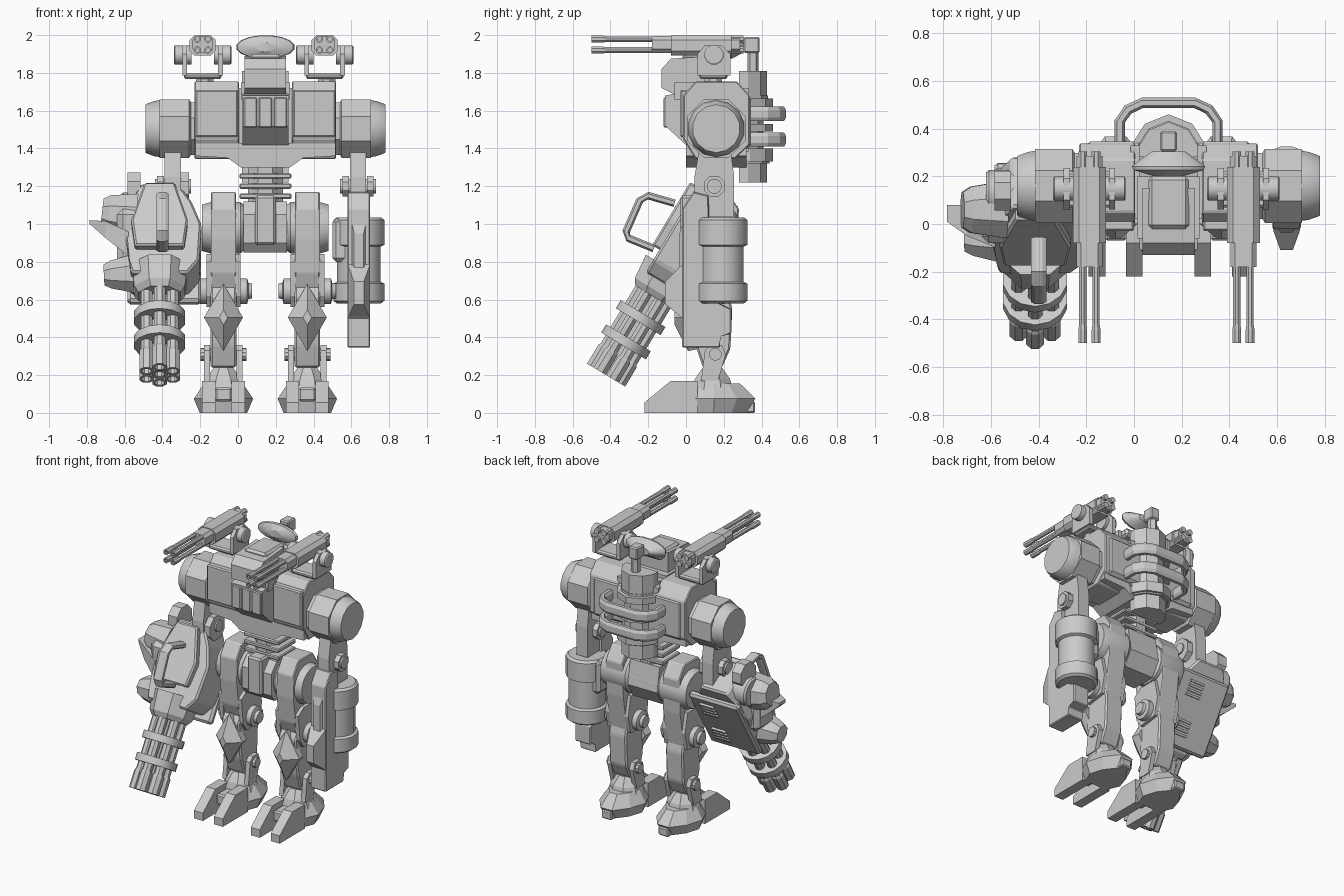
import bpy, bmesh, math
from mathutils import Vector, Matrix

if "Cube" in bpy.data.objects:
    bpy.data.objects.remove(bpy.data.objects["Cube"])

CX = 0.145  # centre line of the body
GREY = bpy.data.materials.new("grey armour")
GREY.diffuse_color = (0.6, 0.6, 0.6, 1)
GREY.use_nodes = True
GREY.node_tree.nodes["Principled BSDF"].inputs["Base Color"].default_value = GREY.diffuse_color
I = Matrix.Identity(4)


def finish(name, bm, M=I, smooth=False, bevel=0):
    if bevel:
        bmesh.ops.bevel(bm, geom=bm.edges[:], offset=bevel, segments=1, affect='EDGES')
    bm.transform(M)
    bmesh.ops.recalc_face_normals(bm, faces=bm.faces[:])
    me = bpy.data.meshes.new(name)
    bm.to_mesh(me)
    bm.free()
    me.materials.append(GREY)
    ob = bpy.data.objects.new(name, me)
    bpy.context.collection.objects.link(ob)
    if smooth:
        bpy.ops.object.select_all(action='DESELECT')
        ob.select_set(True)
        bpy.context.view_layer.objects.active = ob
        bpy.ops.object.shade_smooth_by_angle(angle=math.radians(32))
    return ob


def box(name, x, y, z, M=I, bevel=0):
    """Box from (min, max) pairs."""
    bm = bmesh.new()
    bmesh.ops.create_cube(bm, size=1)
    for v in bm.verts:
        v.co = [(a + b) / 2 + c * abs(b - a) for (a, b), c in zip((x, y, z), v.co)]
    return finish(name, bm, M, bevel=bevel)


def prism(name, pts, axis, a, b, M=I, bevel=0):
    """Extrude a profile along axis: 'x' takes (y,z), 'y' takes (x,z), 'z' takes (x,y)."""
    put = {'x': lambda p, t: (t, *p), 'y': lambda p, t: (p[0], t, p[1]), 'z': lambda p, t: (*p, t)}[axis]
    bm = bmesh.new()
    lo, hi = ([bm.verts.new(put(p, t)) for p in pts] for t in (a, b))
    bm.faces.new(lo)
    bm.faces.new(hi)
    for i in range(len(pts)):
        j = (i + 1) % len(pts)
        bm.faces.new((lo[i], lo[j], hi[j], hi[i]))
    return finish(name, bm, M, bevel=bevel)


def loft(name, loops, M=I, smooth=False):
    """Skin a list of point loops and cap both ends."""
    bm = bmesh.new()
    loops = [[bm.verts.new(p) for p in lp] for lp in loops]
    n = len(loops[0])
    for A, B in zip(loops, loops[1:]):
        for k in range(n):
            bm.faces.new((A[k], A[(k + 1) % n], B[(k + 1) % n], B[k]))
    bm.faces.new(loops[0])
    bm.faces.new(loops[-1])
    return finish(name, bm, M, smooth)


def lathe(name, p0, p1, rings, n=16, M=I, smooth=True):
    """Solid round along p0-p1; rings = (fraction, radius), returning inward makes a bore."""
    p0, p1 = Vector(p0), Vector(p1)
    d = (p1 - p0).normalized()
    u = d.cross((0, 0, 1) if abs(d.z) < .9 else (0, 1, 0)).normalized()
    w = d.cross(u)
    off = math.pi / n if n > 4 else 0
    ang = [off + k * math.tau / n for k in range(n)]
    return loft(name, [[p0.lerp(p1, f) + r * (math.cos(a) * u + math.sin(a) * w) for a in ang] for f, r in rings], M, smooth)


def cyl(name, p0, p1, r, n=16, M=I):
    return lathe(name, p0, p1, [(0, r), (1, r)], n, M, n > 10)


def pipe(name, pts, hw, hh, side):
    """Sweep a chamfered rectangle along a planar path; side is the plane normal."""
    side, pts, loops = Vector(side), [Vector(p) for p in pts], []
    c = [(-1, -.5), (-.5, -1), (.5, -1), (1, -.5), (1, .5), (.5, 1), (-.5, 1), (-1, .5)]
    for i, p in enumerate(pts):
        t = (pts[min(i + 1, len(pts) - 1)] - pts[max(i - 1, 0)]).normalized()
        loops.append([p + t.cross(side) * hw * a + side * hh * b for a, b in c])
    return loft(name, loops)


def barrel_box(x, z, w, h, c):
    """Chamfered rectangle around (x, z)."""
    return [(x + a, z + b) for a, b in ((-w, -h + c), (-w + c, -h), (w - c, -h), (w, -h + c),
                                        (w, h - c), (w - c, h), (-w + c, h), (-w, h - c))]


# --- torso, head and waist
prism("chest_core", [(-.11, 1.52), (-.11, 1.68), (0, 1.7), (.3, 1.74), (.34, 1.68), (.34, 1.4), (.25, 1.33), (.02, 1.4)],
      'x', CX - .122, CX + .122)
for d in (-.08, 0, .08):
    box("chest_grille", (CX + d - .035, CX + d + .035), (-.118, .1), (1.51, 1.67), bevel=.006)
box("torso_filler", (CX - .16, CX + .16), (.02, .33), (1.38, 1.72))
prism("belly_plate", [(CX - .37, 1.43), (CX - .37, 1.36), (CX - .2, 1.35), (CX - .13, 1.3), (CX + .13, 1.3),
                      (CX + .2, 1.35), (CX + .37, 1.36), (CX + .37, 1.43)], 'y', .0, .32)
box("torso_back_slab", (CX - .35, CX + .35), (.2, .345), (1.4, 1.68), bevel=.02)
prism("head", [(-.13, 1.72), (-.13, 1.82), (-.08, 1.875), (.15, 1.89), (.15, 1.68), (-.05, 1.68)], 'x', CX - .11, CX + .11)
box("head_crest", (CX - .085, CX + .085), (-.02, .2), (1.84, 1.9), bevel=.015)
box("head_collar", (CX - .13, CX + .13), (-.06, .2), (1.66, 1.75))
lathe("radar_dish", (0, .305, 0), (0, .2, 0), [(0, .07), (.4, .13), (.6, .157), (.75, .15), (1, .06)], 16,
      Matrix.Translation((CX, 0, 1.937)) @ Matrix.Diagonal((1, 1, .4, 1)))
cyl("waist_column", (CX, .15, 1.08), (CX, .15, 1.36), .1, 8)
for z in (1.147, 1.2, 1.254):
    box("waist_rib", (CX - .137, CX + .137), (.05, .245), (z - .014, z + .014), bevel=.006)

# --- back reactor with pipes and mast
hexa = [(CX - .15, .28), (CX - .15, .34), (CX - .1, .42), (CX, .46), (CX + .1, .42), (CX + .15, .34), (CX + .15, .28)]
for a, b, s in ((1.22, 1.32, .82), (1.32, 1.37, .9), (1.37, 1.65, .72), (1.65, 1.68, .85), (1.68, 1.81, .82)):
    prism("reactor_column", [(CX + (x - CX) * s, .28 + (y - .28) * s) for x, y in hexa], 'z', a, b)
for z0, z1 in ((1.49, 1.53), (1.62, 1.665), (1.33, 1.4)):
    prism("reactor_band", hexa, 'z', z0, z1)
for z in (1.583, 1.447):
    half = [(-.205, .3), (-.205, .43), (-.17, .48), (-.11, .508)]
    path = half + [(-x, y) for x, y in half[::-1]]
    pipe("reactor_pipe", [(CX + x, y, z) for x, y in path], .022, .038, (0, 0, 1))
cyl("mast", (CX, .355, 1.78), (CX, .355, 1.92), .03, 6)
box("mast_cap", (CX - .035, CX + .035), (.305, .39), (1.905, 1.99), bevel=.008)

# --- pelvis
prism("pelvis_block", [(.0, .9), (.0, 1.05), (.06, 1.12), (.25, 1.12), (.28, .95), (.22, .85), (.04, .85)], 'x', CX - .115, CX + .115)
box("pelvis_front_plate", (CX - .055, CX + .055), (-.03, .1), (.89, 1.15), bevel=.012)
cyl("hip_axle", (CX - .27, .15, .98), (CX + .27, .15, .98), .125, 16)

for s in (-1, 1):
    X = lambda d: CX + s * d
    # shoulder side
    octa = [(-.015, 1.45), (-.015, 1.68), (.05, 1.755), (.27, 1.755), (.337, 1.68), (.337, 1.42), (.26, 1.345), (.05, 1.345)]
    prism("chest_side", octa, 'x', X(.14), X(.375), bevel=.006)
    box("chest_panel", (min(X(.145), X(.37)), max(X(.145), X(.37))), (-.03, .1), (1.46, 1.71), bevel=.008)
    lathe("shoulder_drum", (X(.36), .16, 1.505), (X(.56), .16, 1.505), [(0, .15), (.17, .15), (.22, .168), (1, .168)], 8, smooth=False)
    lathe("shoulder_cap", (X(.55), .16, 1.505), (X(.635), .16, 1.505), [(0, .152), (.45, .146), (.9, .132), (1, .127)], 14)
    # upper arm and elbow
    AX = X(.49)
    prism("upper_arm", [(.045, 1.04), (.045, 1.25), (.07, 1.4), (.235, 1.4), (.255, 1.25), (.255, 1.04)], 'x', AX - .043, AX + .043)
    cyl("elbow_pin", (AX - .095, .15, 1.2), (AX + .095, .15, 1.2), .04, 12)
    for d in (-.065, .065):
        cyl("elbow_fork", (AX + d - .018, .15, 1.2), (AX + d + .018, .15, 1.2), .06, 8)
    # shoulder-top gun
    GX = .459 if s > 0 else -.187
    cyl("gun_pedestal", (GX + .01, .145, 1.73), (GX + .01, .145, 1.79), .05, 8)
    box("gun_bracket_base", (GX - .1, GX + .1), (.07, .22), (1.768, 1.80), bevel=.01)
    for d in (-1, 1):
        prism("gun_bracket_arm", [(.06, 1.785), (.06, 1.9), (.1, 1.945), (.19, 1.945), (.235, 1.9), (.235, 1.785)],
              'x', GX + d * .082, GX + d * .108)
        lathe("gun_pivot", (GX + d * .06, .148, 1.895), (GX + d * .152, .148, 1.895), [(0, .052), (.95, .052), (1, .045)], 12)
    prism("gun_body", barrel_box(GX, 1.945, .069, .054, .026), 'y', -.08, .24)
    prism("gun_sleeve", barrel_box(GX, 1.95, .055, .044, .02), 'y', -.18, .285)
    for a in (-.028, .028):
        for b in (-.029, .029):
            lathe("gun_barrel", (GX + a, .305, 1.95 + b), (GX + a, -.5, 1.95 + b),
                  [(0, .02), (.15, .02), (.16, .016), (.9, .016), (.93, .02), (1, .02), (1, .011), (.96, .011)], 8, smooth=False)
    # hip and thigh
    LX = X(.222)
    lathe("hip_drum", (X(.115), .15, .98), (X(.335), .15, .98), [(0, .125), (.08, .138), (.8, .138), (1, .125)], 16)
    prism("thigh", [(.0, .92), (.0, 1.08), (.06, 1.17), (.22, 1.17), (.28, 1.08), (.27, .84), (.23, .58), (.08, .58), (.02, .74)],
          'x', LX - .066, LX + .066, bevel=.006)
    for d in (-1, 1):
        prism("thigh_side_plate", [(.04, .62), (.02, .8), (.08, .84), (.22, .84), (.25, .7), (.22, .58), (.08, .56)],
              'x', LX + d * .06, LX + d * .09)
        lathe("knee_disc", (LX + d * .085, .14, .645), (LX + d * .152, .14, .645), [(0, .07), (.6, .07), (.7, .045), (1, .04)], 12)
    # shin and knee guard
    prism("shin", [(.02, .62), (.06, .68), (.22, .66), (.245, .55), (.235, .34), (.19, .24), (.09, .24), (.05, .36)],
          'x', LX - .068, LX + .068, bevel=.01)
    lathe("knee_guard", (0, .07, 0), (0, -.06, 0), [(0, .165), (.45, .178), (1, .04)], 4,
          Matrix.Translation((LX, 0, .505)) @ Matrix.Diagonal((.58, 1, 1, 1)), False)
    # ankle
    for d in (-1, 1):
        prism("ankle_strut", [(.1, .33), (.13, .36), (.19, .36), (.21, .31), (.17, .17), (.08, .17)], 'x', LX + d * .07, LX + d * .102)
        cyl("ankle_pin", (LX + d * .05, .155, .31), (LX + d * .122, .155, .31), .034, 10)
    lathe("ankle_dome", (LX, .14, .12), (LX, .14, .24), [(0, .12), (.5, .1), (1, .055)], 8, smooth=False)
    # two-toed foot
    rim = lambda k, z: [(LX + x * k, .13 + y * k, z) for x, y in
                        ((-.11, -.09), (.11, -.09), (.157, .02), (.12, .14), (.045, .237), (-.045, .237), (-.12, .14), (-.157, .02))]
    loft("foot_base", [rim(.8, 0), rim(1, .075), rim(.66, .155)])
    box("foot_bridge", (LX - .045, LX + .045), (-.07, .15), (.06, .135), bevel=.01)
    box("heel_spur", (LX - .04, LX + .04), (.25, .366), (0, .06), bevel=.008)
    for d in (-1, 1):
        prism("toe", [(-.22, 0), (-.22, .055), (-.08, .17), (.06, .17), (.06, 0)], 'x', LX + d * .043, LX + d * .113)

# --- shield arm on the +x side
SX = .64
lathe("forearm_cylinder", (SX, .19, .58), (SX, .19, 1.035),
      [(0, .12), (.03, .137), (.23, .137), (.25, .118), (.66, .118), (.68, .137), (.97, .137), (1, .12)], 16)
prism("forearm_frame", [(-.02, .345), (-.02, 1.08), (.04, 1.17), (.12, 1.15),
                        (.12, .6), (.24, .55), (.24, .42), (.18, .41), (.18, .345)], 'x', SX - .06, SX + .06, bevel=.006)
section = lambda y, w, a, b: [(SX - w, y, a), (SX + w, y, a), (SX + w, y, b), (SX - w, y, b)]
loft("forearm_blade", [section(0, .058, .48, .81), section(-.03, .055, .51, .775), section(-.11, .026, .575, .695)])
loft("forearm_ridge", [section(0, .05, .7, 1.06), section(-.035, .025, .74, .95)])
box("forearm_link", (.5, SX), (.1, .26), (.8, 1.03), bevel=.02)

# --- rotary cannon arm on the -x side, built along its own tilted axis
G = Matrix.Translation((-.415, -.405, .23)) @ Matrix.Rotation(math.radians(-31), 4, 'X')
for k in range(6):
    a = (k + .5) * math.tau / 6
    x, y = .08 * math.cos(a), .08 * math.sin(a)
    lathe("cannon_barrel", (x, y, .62), (x, y, -.035), [(0, .033), (.8, .033), (.82, .041), (1, .041), (1, .026), (.93, .026)], 8, G, False)
lathe("cannon_core", (0, 0, .62), (0, 0, -.03), [(0, .047), (1, .045), (1, .026), (.95, .026)], 8, G, False)
for t in (.145, .295):
    lathe("cannon_band", (0, 0, t), (0, 0, t + .05), [(0, .1), (0, .138), (1, .138), (1, .1)], 14, G)
lathe("cannon_shroud", (0, 0, .45), (0, 0, .62), [(0, .12), (.2, .145), (1, .16)], 8, G, False)
prism("cannon_body", [(-.15, .54), (.15, .54), (.21, .62), (.222, .84), (.17, .98), (.1, 1.09), (-.1, 1.09), (-.15, .98),
                      (-.19, .84), (-.16, .62)], 'y', -.1, .15, G, bevel=.012)
prism("cannon_top_plate", [(-.13, .68), (.13, .68), (.15, .84), (.08, 1.07), (-.08, 1.07), (-.15, .84)], 'y', -.145, -.08, G, bevel=.01)
box("cannon_rear_panel", (-.17, .22), (.13, .18), (.5, 1.0), G, bevel=.015)
for t in (.58, .84):
    for i in range(4):
        box("cannon_vent", (.03, .14), (.17, .195), (t + i * .03, t + i * .03 + .016), G)
for x0, x1 in ((-.17, -.1), (.1, .155)):
    cyl("cannon_bracket", (-.415 + x0, .14, 1.19), (-.415 + x1, .14, 1.19), .09, 8)
pipe("cannon_handle", [(-.4, -.17, .87), (-.4, -.305, .925), (-.4, -.317, .96), (-.4, -.245, 1.125), (-.4, -.2, 1.15), (-.4, -.06, 1.11)],
     .02, .032, (1, 0, 0))
# side pods and fin
lathe("upper_pod", (-.72, .06, 1.06), (-.54, .06, 1.04), [(0, .08), (.2, .105), (1, .13)], 8, smooth=False)
lathe("pod_drum", (-.62, .13, 1.07), (-.5, .13, 1.07), [(0, .09), (.1, .1), (1, .1)], 12)
lathe("lower_pod", (-.71, -.06, .73), (-.52, -.06, .74), [(0, .06), (.2, .08), (1, .12)], 8, smooth=False)
fin = lambda x, y0, y1, z0, z1: [(x, y0, z0), (x, y1, z0), (x, y1, z1), (x, y0, z1)]
loft("pod_fin", [fin(-.785, .01, .08, 1.0, 1.02), fin(-.7, -.05, .08, .925, 1.015), fin(-.58, -.1, .08, .83, .96)])
box("pod_mount", (-.64, -.5), (-.08, .12), (.78, 1.08), bevel=.03)
